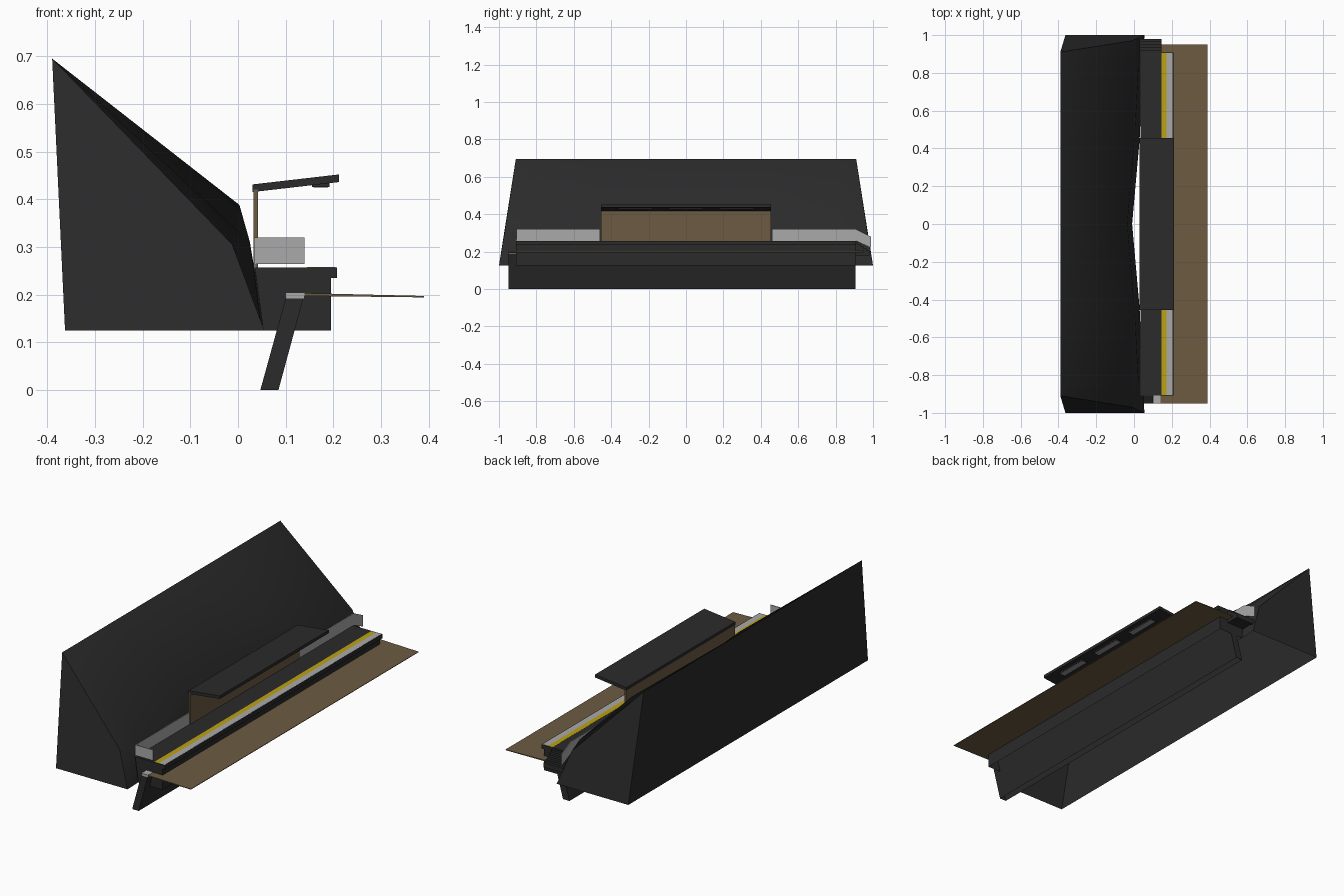
import bpy, bmesh, math

if "Cube" in bpy.data.objects:
    bpy.data.objects.remove(bpy.data.objects["Cube"])


def mat(name, r, g, b):
    m = bpy.data.materials.new(name)
    m.diffuse_color = (r, g, b, 1)
    m.use_nodes = True
    m.node_tree.nodes["Principled BSDF"].inputs["Base Color"].default_value = m.diffuse_color
    return m


DARK = mat("dark grey", 0.0235, 0.0235, 0.0235)
BROWN = mat("brown", 0.15, 0.105, 0.054)
LIGHT = mat("light grey", 0.40, 0.40, 0.40)
YELLOW = mat("yellow", 0.50, 0.36, 0.006)
LAMP = mat("lamp grey", 0.30, 0.30, 0.30)


def mesh(name, verts, faces, material, open_bottom=False):
    """Mesh object with outward normals; open_bottom drops the downward faces."""
    me = bpy.data.meshes.new(name)
    me.from_pydata(verts, [], faces)
    bm = bmesh.new()
    bm.from_mesh(me)
    bmesh.ops.recalc_face_normals(bm, faces=bm.faces)
    if open_bottom:
        low = min(v.co.z for v in bm.verts)
        down = [f for f in bm.faces if all(v.co.z < low + 1e-4 for v in f.verts)]
        bmesh.ops.delete(bm, geom=down, context='FACES')
    bm.to_mesh(me)
    bm.free()
    me.materials.append(material)
    ob = bpy.data.objects.new(name, me)
    bpy.context.collection.objects.link(ob)
    return ob


def extrude_y(name, profile, y0, y1, material, open_bottom=False):
    """Closed (x, z) profile pushed along y."""
    n = len(profile)
    verts = [(x, y, z) for y in (y0, y1) for x, z in profile]
    faces = [(i, (i + 1) % n, n + (i + 1) % n, n + i) for i in range(n)]
    faces += [tuple(range(n)), tuple(range(2 * n - 1, n - 1, -1))]
    return mesh(name, verts, faces, material, open_bottom)


def box(name, x0, x1, y0, y1, z0, z1, material):
    return extrude_y(name, [(x0, z0), (x1, z0), (x1, z1), (x0, z1)], y0, y1, material)


# Hillside: open-bottomed shell, four rows (back foot, crest, brow, front foot)
half = [  # columns from the middle to the end
    [(-.363, 0, .125), (-.39, 0, .695), (-.035, 0, .39), (-.01, 0, .125)],
    [(-.363, .45, .125), (-.39, .45, .695), (.003, .45, .388), (.03, .45, .125)],
    [(-.363, .88, .125), (-.39, .85, .695), (.025, .85, .31), (.05, .88, .125)],
    [(-.363, 1, .125), (-.39, .91, .695), (-.012, .97, .305), (.055, 1, .125)],
]
cols = [[(x, -y, z) for x, y, z in c] for c in half[:0:-1]] + half
verts = [v for c in cols for v in c]
faces = [(4 * c + r, 4 * c + r + 1, 4 * c + r + 5, 4 * c + r + 4)
         for c in range(len(cols) - 1) for r in range(3)]
last = 4 * (len(cols) - 1)
faces += [(0, 1, 2, 3), (last + 3, last + 2, last + 1, last)]
mesh("hillside", verts, faces, DARK)

# Platform with overhanging edge, hollow below
extrude_y("platform", [(.035, .257), (.208, .257), (.208, .235), (.195, .235),
                       (.195, .125), (.053, .125)], -.908, .908, DARK, True)
box("yellow_safety_strip", .145, .172, -.905, .905, .256, .2578, YELLOW)
box("light_edge_strip", .172, .205, -.905, .905, .256, .2578, LIGHT)

# Leaning support slab and its cap
extrude_y("support_slab", [(.047, 0), (.085, 0), (.137, .192), (.1, .192)],
          -.95, .905, DARK, True)
box("slab_cap", .1, .14, -.95, .905, .191, .204, LIGHT)

# Slightly tilted track bed
extrude_y("track_bed", [(.14, .197), (.39, .194), (.39, .197), (.14, .203)], -.95, .95, BROWN)

# Low walls along the back and across the near end
for side, y0, y1 in (("near", -.908, -.46), ("far", .46, .91)):
    box(side + "_back_wall", .034, .038, y0, y1, .257, .32, LIGHT)
box("end_wall", .036, .14, -.908, -.904, .264, .32, LIGHT)

# Steps down at the far end, with a sloping rail
N = 5
for i in range(N):
    y = .905 + .015 * i
    box("step_%d" % (i + 1), .032, .145, y, y + .015, .18, .25 - .011 * i, DARK)
rail = [(y, z) for y, z in ((.91, .32), (.99, .28), (.99, .22), (.91, .257))]
mesh("stair_rail", [(x, y, z) for x in (.034, .038) for y, z in rail],
     [(0, 1, 2, 3), (7, 6, 5, 4)] + [(i, (i + 1) % 4, 4 + (i + 1) % 4, 4 + i) for i in range(4)],
     LIGHT)

# Shelter: back panel, sloping roof, three lamps below it
box("shelter_back", .033, .042, -.455, .455, .257, .42, BROWN)
extrude_y("shelter_roof", [(.03, .415), (.212, .436), (.212, .452), (.03, .431)],
          -.455, .455, DARK)
for i in (-1, 0, 1):
    y = i * .27
    box("lamp_case_%d" % (i + 2), .155, .192, y - .09, y + .09, .426, .434, DARK)
    box("lamp_panel_%d" % (i + 2), .158, .189, y - .086, y + .086, .425, .427, LAMP)

# Smooth hillside with its sharpest edges kept
hill = bpy.data.objects["hillside"]
bpy.context.view_layer.objects.active = hill
hill.select_set(True)
bpy.ops.object.shade_smooth_by_angle(angle=math.radians(60))
